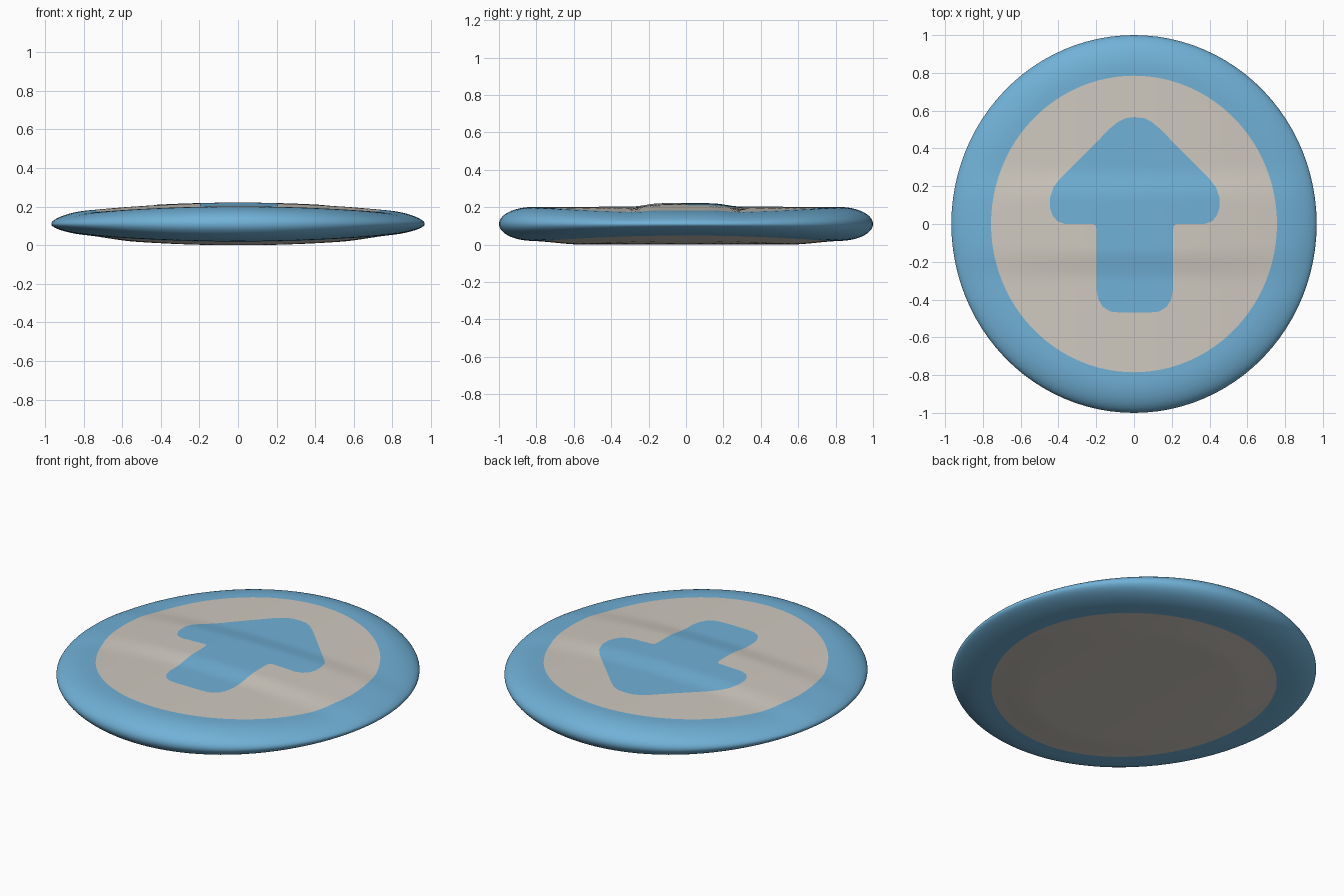
import bpy, bmesh, math

if "Cube" in bpy.data.objects:
    bpy.data.objects.remove(bpy.data.objects["Cube"])

RX, RY, MID = 0.967, 1.0, 0.11      # rim radii and middle height
SEG = 96


def material(name, col):
    m = bpy.data.materials.new(name)
    m.diffuse_color = (*col, 1)
    m.use_nodes = True
    m.node_tree.nodes["Principled BSDF"].inputs["Base Color"].default_value = m.diffuse_color
    return m


BLUE = material("sky blue", (0.165, 0.44, 0.68))
BEIGE = material("warm beige", (0.62, 0.58, 0.52))


def smooth(a, b, t):
    t = min(1, max(0, (t - a) / (b - a)))
    return t * t * (3 - 2 * t)


def half_thickness(x, y, side):
    """Pillow height above (+1) or below (-1) the middle plane; thinner toward +-x."""
    r = min(1, math.hypot(x / RX, y / RY))
    edge = math.sqrt(max(0, 1 - max(0, (r - 0.82) / 0.18) ** 2))
    taper = 1 - 0.55 * (x / RX) ** 2
    if side > 0:      # raised ridge across the middle of the top
        swell = 0.091 + 0.018 * (1 - smooth(0.13, 0.30, abs(y)))
    else:             # flat underside, stepping in toward the rim
        swell = 0.09 + 0.02 * (1 - smooth(0.55, 0.85, r))
    return swell * taper * edge


def finish(name, bm, mats):
    me = bpy.data.meshes.new(name)
    bm.normal_update()
    bm.to_mesh(me)
    bm.free()
    for m in mats:
        me.materials.append(m)
    for p in me.polygons:
        p.use_smooth = True
    ob = bpy.data.objects.new(name, me)
    bpy.context.collection.objects.link(ob)
    return ob


# Cushion disc: concentric rings on both sides, beige inside, blue rim
bm = bmesh.new()
INNER, OUTER = 36, 16
radii = [i / INNER for i in range(1, INNER + 1)]
radii += [1 + math.sin(math.pi / 2 * k / OUTER) for k in range(1, OUTER + 1)]


def ring_point(t, a):
    # t = 1 is the beige border, t = 2 the outer rim
    k = max(0, t - 1)
    rx = min(t, 1) * 0.757 + k * (RX - 0.757)
    ry = min(t, 1) * 0.785 + k * (RY - 0.785)
    return rx * math.cos(a), ry * math.sin(a)


rim = None
for side in (1, -1):
    prev = None
    centre = bm.verts.new((0, 0, MID + side * half_thickness(0, 0, side)))
    for i, t in enumerate(radii):
        if i == len(radii) - 1 and rim:
            ring = rim
        else:
            ring = []
            for s in range(SEG):
                x, y = ring_point(t, 2 * math.pi * s / SEG)
                ring.append(bm.verts.new((x, y, MID + side * half_thickness(x, y, side))))
        for s in range(SEG):
            n = (s + 1) % SEG
            vs = [centre, ring[s], ring[n]] if prev is None else [prev[s], ring[s], ring[n], prev[n]]
            f = bm.faces.new(vs if side > 0 else vs[::-1])
            f.material_index = 0 if t <= 1 else 1
        prev = ring
    rim = prev
finish("cushion_disc", bm, [BEIGE, BLUE])

# Arrow: rounded half outline mirrored, diced into a grid and draped on the top
half = [(0.05, 0.56), (0.09, 0.54), (0.13, 0.507), (0.395, 0.24), (0.43, 0.195),
        (0.448, 0.14), (0.448, 0.085), (0.435, 0.045), (0.41, 0.015), (0.37, 0.0),
        (0.22, 0.0), (0.207, -0.008), (0.202, -0.03), (0.202, -0.35), (0.192, -0.40),
        (0.17, -0.438), (0.13, -0.463), (0.08, -0.469)]
outline = [(0, 0.566)] + half + [(-x, y) for x, y in reversed(half)]
bm = bmesh.new()
face = bm.faces.new([bm.verts.new((x + 0.004, y, 0)) for x, y in outline])
bmesh.ops.triangulate(bm, faces=[face])
for axis in (0, 1):
    for i in range(-24, 29):
        no = [0, 0, 0]
        no[axis] = 1
        co = [0, 0, 0]
        co[axis] = i * 0.02 + 0.0013
        bmesh.ops.bisect_plane(bm, geom=bm.verts[:] + bm.edges[:] + bm.faces[:],
                               plane_co=co, plane_no=no)
bm.normal_update()
if sum(f.normal.z * f.calc_area() for f in bm.faces) < 0:
    bmesh.ops.reverse_faces(bm, faces=bm.faces[:])
for v in bm.verts:
    v.co.z = MID + half_thickness(v.co.x, v.co.y, 1) + 0.002
finish("arrow_marking", bm, [BLUE])
